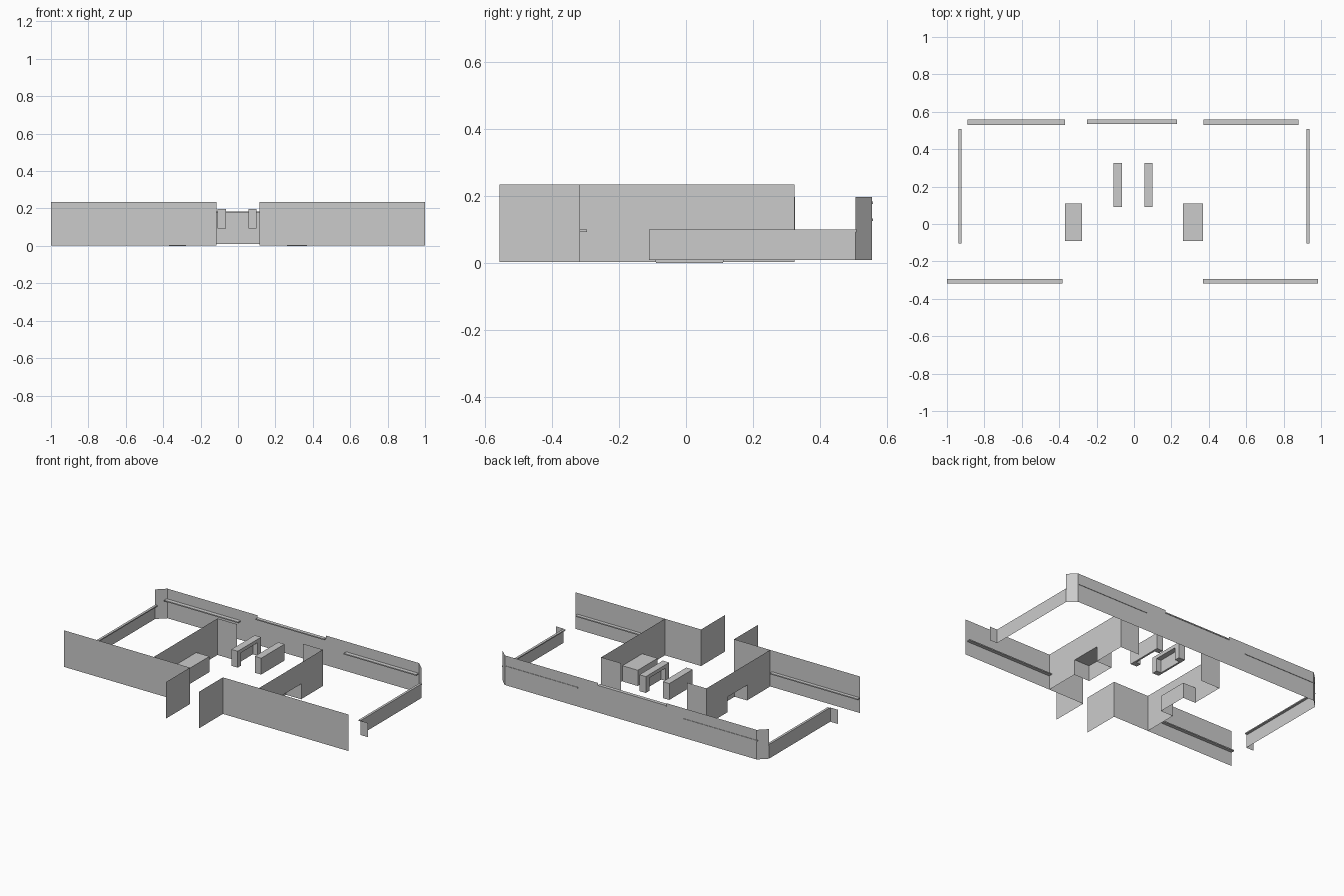
import bpy
from mathutils import Vector

if "Cube" in bpy.data.objects:
    bpy.data.objects.remove(bpy.data.objects["Cube"])


def mesh(name, verts, faces):
    me = bpy.data.meshes.new(name)
    me.from_pydata([tuple(v) for v in verts], [], faces)
    ob = bpy.data.objects.new(name, me)
    bpy.context.collection.objects.link(ob)
    return ob


def wall(name, path, z0, z1):
    """Thin upright sheet following a plan path."""
    n = len(path)
    verts = [(x, y, z0) for x, y in path] + [(x, y, z1) for x, y in path]
    return mesh(name, verts, [(i, i + 1, n + i + 1, n + i) for i in range(n - 1)])


def prism(name, pts, offset):
    """Closed solid: outline swept along an offset."""
    n = len(pts)
    verts = [Vector(p) for p in pts]
    verts += [v + Vector(offset) for v in verts]
    faces = [tuple(range(n))[::-1], tuple(range(n, 2 * n))]
    faces += [(i, (i + 1) % n, n + (i + 1) % n, n + i) for i in range(n)]
    return mesh(name, verts, faces)


def box(name, x0, x1, y0, y1, z0, z1):
    return prism(name, [(x0, y0, z0), (x1, y0, z0), (x1, y1, z0), (x0, y1, z0)],
                 (0, 0, z1 - z0))


H = 0.235            # main wall height
YF, YB = -0.317, 0.323
N0, N1, NZ = -0.09, 0.11, 0.1   # alcove extent

for s, side in ((-1, "left"), (1, "right")):
    xi = s * 0.37
    # front facade and entry wall
    wall(side + "_front_wall", [(s, YF), (s * 0.116, YF), (s * 0.116, -0.557)], 0.003, H)
    # inner wall with an alcove opening at its foot
    outline = [(YF, 0.003), (N0, 0.003), (N0, NZ), (N1, NZ), (N1, 0.003),
               (YB, 0.003), (YB, H), (YF, H)]
    mesh(side + "_inner_wall", [(xi, y, z) for y, z in outline], [tuple(range(8))])
    wall(side + "_inner_return", [(xi, YB), (s * 0.232, YB)], 0.003, H)
    # alcove sides and roof
    xn = -0.278 if s < 0 else 0.262
    wall(side + "_alcove_sides", [(xi, N0), (xn, N0), (xn, N1), (xi, N1)], 0.0, NZ)
    mesh(side + "_alcove_roof",
         [(xi, N0, NZ), (xn, N0, NZ), (xn, N1, NZ), (xi, N1, NZ)], [(0, 1, 2, 3)])
    # low side wall with outward end flap
    wall(side + "_side_wall", [(s * 0.99, -0.11), (s * 0.937, -0.11), (s * 0.937, 0.506)],
         0.01, 0.1)
    # tall chamfered corner
    wall(side + "_corner", [(s * 0.937, 0.506), (s * 0.885, 0.555)], 0.01, 0.198)
    # ledges
    a, b = sorted((s * 0.922, s * 0.937))
    box(side + "_side_ledge", a, b, -0.105, 0.508, 0.093, 0.1)
    a, b = (-1, -0.383) if s < 0 else (0.37, 0.985)
    box(side + "_front_ledge", a, b, YF, -0.295, 0.093, 0.1)
    a, b = (-0.89, -0.37) if s < 0 else (0.372, 0.88)
    box(side + "_back_ledge", a, b, 0.53, 0.558, 0.126, 0.133)
    # desk: inverted U with a panel on the outer side
    x0, x1 = (-0.11, -0.065) if s < 0 else (0.055, 0.1)
    u = [(0.09, 0.093), (0.125, 0.093), (0.125, 0.175), (0.29, 0.175),
         (0.29, 0.093), (0.325, 0.093), (0.325, 0.197), (0.09, 0.197)]
    prism(side + "_desk_frame", [(x0, y, z) for y, z in u], (x1 - x0, 0, 0))
    p0, p1 = (x0, x0 + 0.012) if s < 0 else (x1 - 0.012, x1)
    box(side + "_desk_panel", p0, p1, 0.125, 0.29, 0.093, 0.175)

# back wall with a shallow dip in its top edge, and the sill in the dip
top = [(-0.885, 0.01), (0.885, 0.01), (0.885, 0.198), (0.23, 0.198),
       (0.23, 0.182), (-0.25, 0.182), (-0.25, 0.198), (-0.885, 0.198)]
mesh("back_wall", [(x, 0.555, z) for x, z in top], [tuple(range(8))])
box("back_middle_sill", -0.25, 0.23, 0.535, 0.558, 0.177, 0.184)
